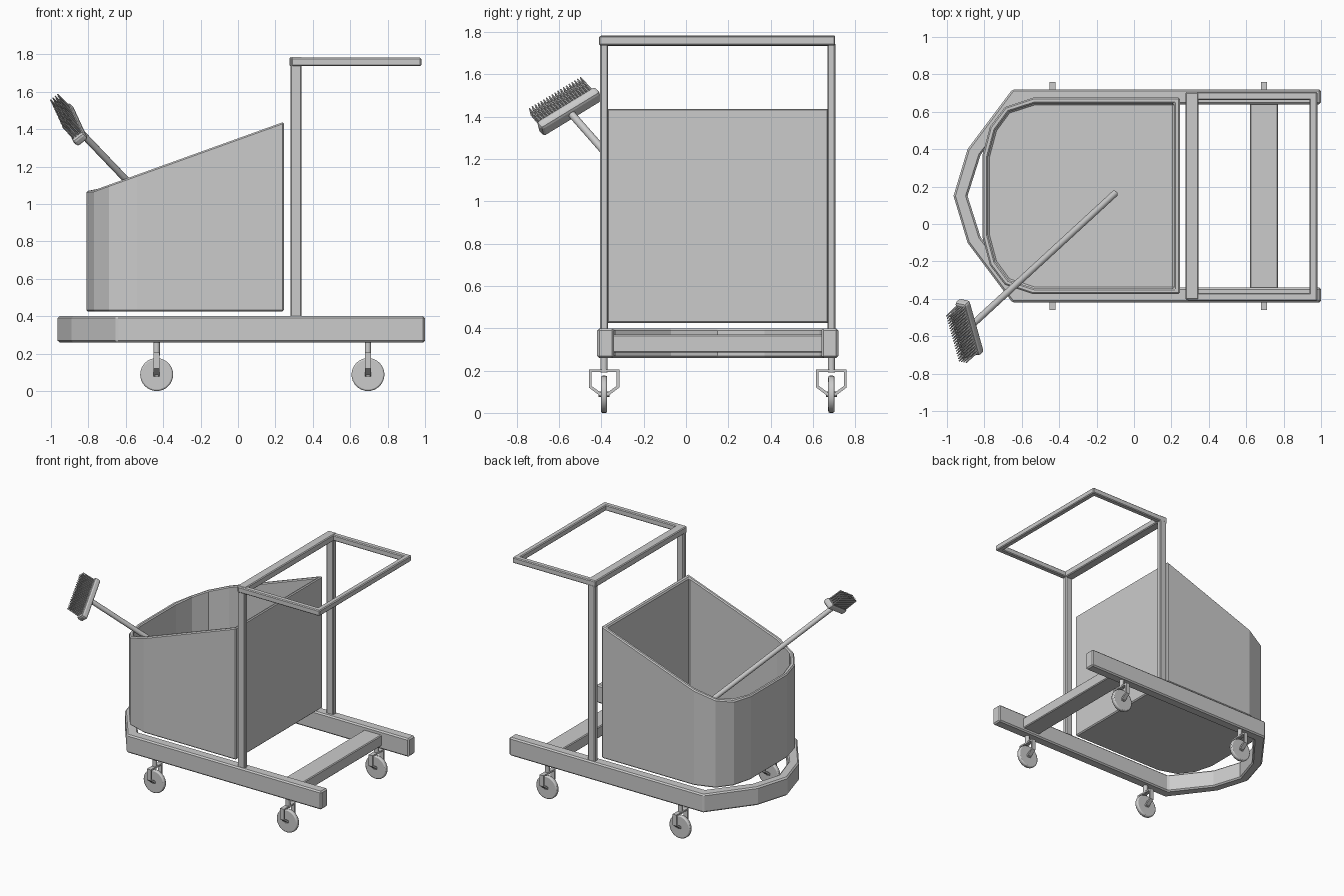
import bpy, bmesh
from mathutils import Vector, Matrix

if "Cube" in bpy.data.objects:
    bpy.data.objects.remove(bpy.data.objects["Cube"])

YC = 0.15  # symmetry plane of the cart


def finish(bm, name, bevel=0.0, segments=1, smooth=False):
    bmesh.ops.recalc_face_normals(bm, faces=bm.faces)
    me = bpy.data.meshes.new(name)
    bm.to_mesh(me)
    bm.free()
    ob = bpy.data.objects.new(name, me)
    bpy.context.collection.objects.link(ob)
    if bevel:
        m = ob.modifiers.new("edge_bevel", "BEVEL")
        m.width, m.segments, m.limit_method = bevel, segments, "ANGLE"
        m.angle_limit = 0.9
    if smooth:
        bpy.context.view_layer.objects.active = ob
        ob.select_set(True)
        bpy.ops.object.shade_smooth_by_angle(angle=0.7)
        ob.select_set(False)
    return ob


def box(name, lo, hi, bevel=0.006):
    lo, hi = Vector(lo), Vector(hi)
    bm = bmesh.new()
    bmesh.ops.create_cube(bm, size=1, matrix=Matrix.Translation((lo + hi) / 2)
                          @ Matrix.Diagonal((*(hi - lo), 1)))
    return finish(bm, name, bevel)


def rod(name, a, b, r, sides=16, bevel=0.0, segments=1):
    a, b = Vector(a), Vector(b)
    bm = bmesh.new()
    rot = (b - a).to_track_quat("Z", "Y").to_matrix().to_4x4()
    bmesh.ops.create_cone(bm, cap_ends=True, segments=sides, radius1=r, radius2=r,
                          depth=(b - a).length, matrix=Matrix.Translation((a + b) / 2) @ rot)
    return finish(bm, name, bevel, segments, True)


def mirror_path(half):
    return half + [(u, -v) for u, v in reversed(half) if v > 0]


def strip(name, outer, inner, lo, hi, place, bevel):
    # U-shaped bar between two half outlines, mirrored across v = 0
    bm = bmesh.new()
    rings = [[bm.verts.new(place(u, v, w)) for w, (u, v) in
              ((lo, o), (hi, o), (hi, i), (lo, i))]
             for o, i in zip(mirror_path(outer), mirror_path(inner))]
    for a, b in zip(rings, rings[1:]):
        for k in range(4):
            j = (k + 1) % 4
            bm.faces.new((a[k], a[j], b[j], b[k]))
    bm.faces.new(rings[0])
    bm.faces.new(rings[-1])
    return finish(bm, name, bevel)


# base frame
strip("base_rail", [(1.0, .57), (-.65, .57), (-.89, .25), (-.965, 0)],
      [(1.0, .49), (-.61, .49), (-.82, .22), (-.89, 0)],
      .26, .40, lambda u, v, w: (u, v + YC, w), .01)
box("base_crossbar", (.62, YC - .5, .285), (.77, YC + .5, .37))

# bin: open container with a sloped rim
outer = mirror_path([(.245, .525), (-.54, .525), (-.69, .475), (-.77, .37), (-.81, .22)])
inner = mirror_path([(.215, .495), (-.53, .495), (-.67, .45), (-.742, .352), (-.78, .21)])


def rim(x):
    return 1.07 + .36 * max(0, x + .78)


bm = bmesh.new()
loops = [[bm.verts.new((x, y + YC, f(x))) for x, y in pts] for pts, f in (
    (outer, lambda x: .425), (outer, rim), (inner, rim), (inner, lambda x: .455))]
for a, b in zip(loops, loops[1:]):
    for k in range(len(a)):
        j = (k + 1) % len(a)
        bm.faces.new((a[k], a[j], b[j], b[k]))
bm.faces.new(loops[0])
bm.faces.new(loops[-1])
finish(bm, "bin", .008)

# push handle: posts, side arms and cross bars
for s, side in ((-1, "front"), (1, "back")):
    y = YC + s * .5375
    box(side + "_post", (.28, y - .019, .39), (.34, y + .019, 1.75))
    box(side + "_handle_arm", (.285, y - .024, 1.738), (.98, y + .018, 1.782))
box("handle_inner_bar", (.275, YC - .555, 1.735), (.345, YC + .555, 1.785))
box("handle_outer_bar", (.938, YC - .555, 1.738), (.98, YC + .555, 1.782))

# casters
for x, end in ((-.435, "left"), (.695, "right")):
    for s, side in ((-1, "front"), (1, "back")):
        y, n = YC + s * .5375, f"{side}_{end}_caster_"
        rod(n + "stem", (x, y, .19), (x, y, .28), .017)
        strip(n + "fork", [(.078, .016), (.12, .072), (.205, .072), (.205, 0)],
              [(.096, .016), (.128, .06), (.193, .06), (.193, 0)], -.016, .016,
              lambda u, v, w: (x + w, y + v, u), 0)
        rod(n + "wheel", (x, y - .015, .088), (x, y + .015, .088), .088, 32, .008, 2)
        rod(n + "axle", (x, y - .026, .088), (x, y + .026, .088), .012, 12)

# brush: d along the handle, l along the head, w across the head
d = Vector((-.583, -.536, .611)).normalized()
w = d.cross(Vector((-.243, .82, .517))).normalized()
l = w.cross(d)
head = Vector((-.88, -.552, 1.425))
rod("brush_handle", head - d * 1.34, head, .018, 16, .004)
frame = Matrix((l, w, d)).transposed().to_4x4()
bm = bmesh.new()
bmesh.ops.create_cube(bm, size=1, matrix=Matrix.Translation(head) @ frame
                      @ Matrix.Diagonal((.335, .075, .05, 1)))
finish(bm, "brush_head", .015, 2)
bm = bmesh.new()
for i in range(19):
    for j in range(4):
        p = head + l * (-.145 + i * .29 / 18) + w * (-.024 + j * .016) + d * .07
        bmesh.ops.create_cone(bm, cap_ends=True, segments=6, radius1=.0055, radius2=.0035,
                              depth=.1, matrix=Matrix.Translation(p) @ frame)
finish(bm, "brush_bristles")
